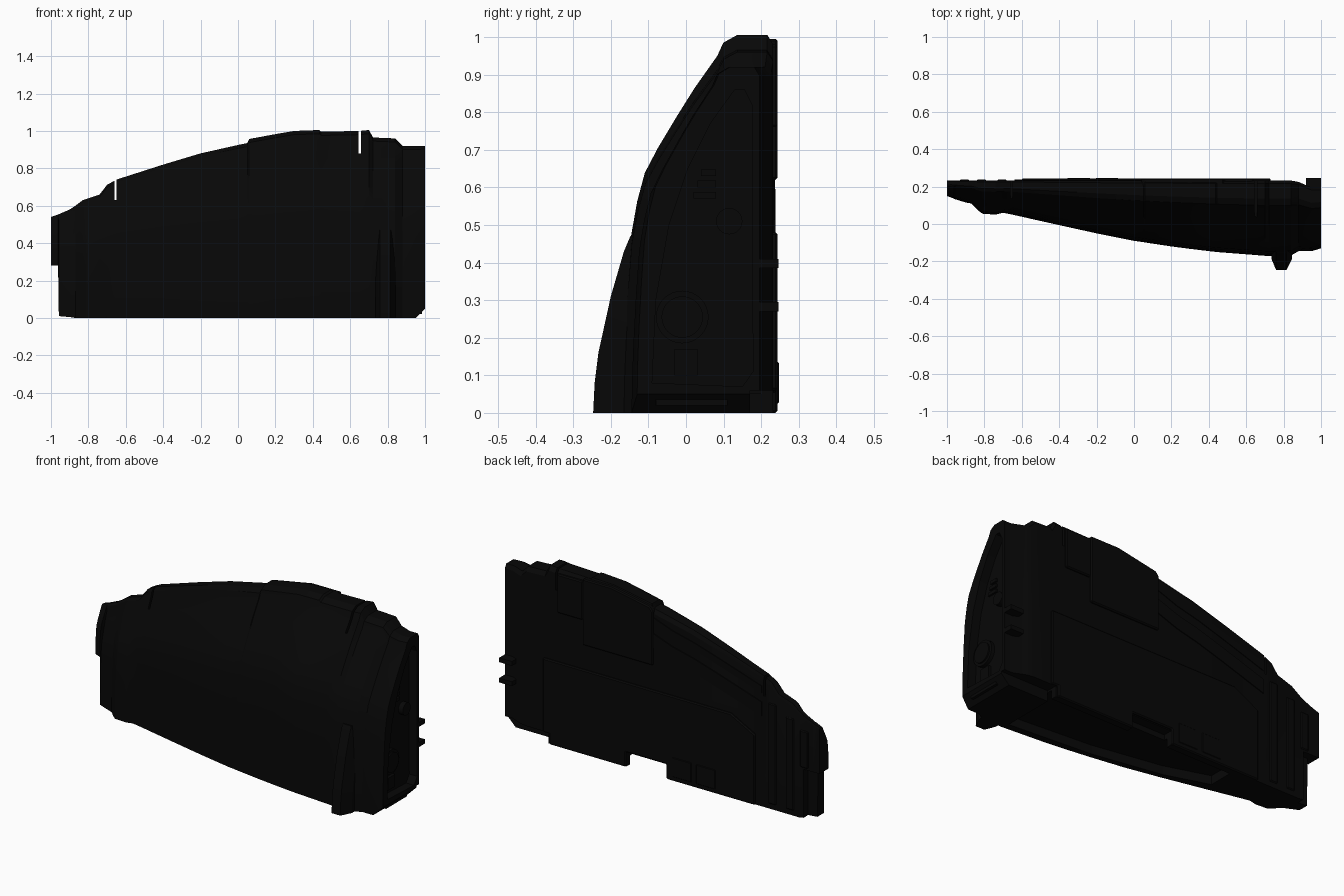
import bpy, bmesh, math
from mathutils import Matrix

if "Cube" in bpy.data.objects:
    bpy.data.objects.remove(bpy.data.objects["Cube"])

black = bpy.data.materials.new("near black")
black.diffuse_color = (0.0022, 0.0022, 0.0022, 1)
black.use_nodes = True
black.node_tree.nodes["Principled BSDF"].inputs["Base Color"].default_value = black.diffuse_color


def finish(name, bm, smooth=False):
    bmesh.ops.recalc_face_normals(bm, faces=bm.faces)
    me = bpy.data.meshes.new(name)
    bm.to_mesh(me)
    bm.free()
    ob = bpy.data.objects.new(name, me)
    bpy.context.collection.objects.link(ob)
    me.materials.append(black)
    if smooth:
        bpy.ops.object.select_all(action='DESELECT')
        ob.select_set(True)
        bpy.context.view_layer.objects.active = ob
        bpy.ops.object.shade_smooth_by_angle(angle=math.radians(25))
    return ob


def loft(name, rings, smooth=False):
    bm = bmesh.new()
    loops = [[bm.verts.new(p) for p in r] for r in rings]
    for a, b in zip(loops, loops[1:]):
        for i in range(len(a)):
            j = (i + 1) % len(a)
            bm.faces.new((a[i], a[j], b[j], b[i]))
    bm.faces.new(loops[0])
    bm.faces.new(loops[-1])
    return finish(name, bm, smooth)


def add_bevel(ob, width):
    if width:
        m = ob.modifiers.new("bevel", 'BEVEL')
        m.width, m.segments, m.limit_method = width, 1, 'ANGLE'
    return ob


def box(name, x0, x1, y0, y1, z0, z1, bevel=0):
    rings = [[(x, y0, z0), (x, y1, z0), (x, y1, z1), (x, y0, z1)] for x in (x0, x1)]
    return add_bevel(loft(name, rings), bevel)


def prism_x(name, pts, x0, x1, bevel=0):
    return add_bevel(loft(name, [[(x, y, z) for y, z in pts] for x in (x0, x1)]), bevel)


def prism_y(name, pts, y0, y1, bevel=0):
    return add_bevel(loft(name, [[(x, y, z) for x, z in pts] for y in (y0, y1)]), bevel)


def cut(target, cutter):
    m = target.modifiers.new("cut", 'BOOLEAN')
    m.operation, m.solver, m.object = 'DIFFERENCE', 'EXACT', cutter
    cutter.hide_render = True
    cutter.hide_set(True)


def disc(name, x0, x1, y, z, r):
    bm = bmesh.new()
    m = Matrix.Translation(((x0 + x1) / 2, y, z)) @ Matrix.Rotation(math.pi / 2, 4, 'Y')
    bmesh.ops.create_cone(bm, cap_ends=True, segments=32, radius1=r, radius2=r,
                          depth=x1 - x0, matrix=m)
    return finish(name, bm, True)


# Main shell: one curved cross-section scaled along x
SECTION = [(1, 0), (.995, .1), (.985, .2), (.965, .34), (.94, .47), (.9, .56), (.85, .635),
           (.765, .7), (.63, .79), (.52, .86), (.37, .945), (.33, .98), (.24, 1), (.04, 1),
           (0, .975), (0, 0)]
# x, front y, bottom z, top z
STATIONS = [(-1, .15, .28, .54), (-.962, .135, .28, .553), (-.958, .133, .01, .555),
            (-.9, .115, .005, .58), (-.87, .11, 0, .6), (-.83, .07, 0, .63), (-.81, .055, 0, .637),
            (-.74, .05, 0, .66), (-.7, .06, 0, .712), (-.65, .05, 0, .74), (-.4, -.006, 0, .82),
            (-.2, -.05, 0, .88), (0, -.09, 0, .925), (.05, -.097, 0, .935), (.06, -.099, 0, .957),
            (.2, -.12, 0, .983), (.3, -.133, 0, 1), (.435, -.149, 0, 1.005), (.445, -.15, 0, .996),
            (.65, -.166, 0, 1), (.7, -.17, 0, 1.005), (.722, -.171, 0, .965), (.84, -.168, 0, .96),
            (.88, -.145, 0, .92), (.95, -.145, 0, .92), (1, -.13, .05, .92)]


def back_y(x):
    return .232 if x < .86 else .225 if x < .9 else .195


def top_z(x):
    for a, b in zip(STATIONS, STATIONS[1:]):
        if a[0] <= x <= b[0]:
            return a[3] + (b[3] - a[3]) * (x - a[0]) / (b[0] - a[0])


rings = [[(x, back_y(x) + (yf - back_y(x)) * u, zb + (zt - zb) * v) for u, v in SECTION]
         for x, yf, zb, zt in STATIONS]
shell = loft("shell", rings, True)

# Seam slots in the top edge
cut(shell, box("slot_cutter_right", .645, .657, -.5, .5, .88, 1.2))
cut(shell, box("slot_cutter_left", -.661, -.65, -.5, .5, .63, 1.0))

# Recessed right end
opening = [(-.09, .08), (-.08, .3), (-.045, .5), (.005, .65), (.065, .77), (.13, .86),
           (.155, .86), (.175, .82), (.178, .11), (.15, .07)]
cut(shell, prism_x("end_cutter", opening, .95, 1.1))

# Hollow underside behind the front lip
under = [(.7, -.13), (.7, .2), (-.45, .2), (-.45, .06), (-.2, -.02), (.2, -.09)]
cut(shell, loft("underside_cutter", [[(x, y, z) for x, y in under] for z in (-.1, .05)]))
cut(shell, box("back_notch_cutter", -.045, .21, .18, .4, -.1, .08))
cut(shell, box("back_corner_cutter", .7, 1.1, .17, .4, -.1, .06))
cut(shell, box("left_foot_cutter", -1.1, -.9, .19, .4, -.1, .28))

# Fittings in the right end
disc("large_port_rim", .94, .97, -.01, .255, .07)
disc("large_port_cap", .94, .978, -.01, .255, .055)
disc("small_port", .94, .978, .115, .51, .035)
for i, z in enumerate((.57, .6, .63)):
    box(f"end_vent_{i}", .94, .96, .02 + .01 * i, .08, z, z + .018)
box("end_sill", .94, .985, -.08, .11, .02, .05)
box("end_post", .94, .965, -.03, .03, .1, .17)

# Lower front rib
rib = [(-.247, 0), (-.243, .08), (-.233, .16), (-.2, .31), (-.165, .43),
       (-.148, .47), (0, .47), (0, 0)]
loft("front_rib", [[(x, y + d if y < -.1 else y, z) for y, z in rib]
                   for x, d in ((.735, .06), (.76, 0), (.815, 0), (.845, .06))], True)

# Curved rail bands on the back
for i, (d0, d1, y) in enumerate(((.06, .1, .236), (.15, .23, .237))):
    xs = [-.64 + k * .14 for k in range(10)]
    pts = [(x, top_z(x) - d0) for x in xs] + [(x, top_z(x) - d1) for x in reversed(xs)]
    prism_y(f"back_rail_{i}", pts, .21, y)

# Back plates
prism_y("back_lower_panel", [(-.6, 0), (-.045, 0), (-.045, .085), (.21, .085), (.21, 0),
                             (.69, 0), (.69, .06), (.73, .06), (.73, .48), (-.45, .48),
                             (-.6, .4)], .22, .244, .006)
prism_y("back_upper_plate", [(.04, .62), (.48, .62), (.48, .995), (.3, .995), (.06, .95),
                             (.04, .925)], .2, .244, .006)
box("back_upper_strip", .48, .64, .2, .244, .76, .98, .006)
for i, x in enumerate((-.36, -.21)):
    box(f"back_box_{i}", x, x + .13, .22, .247, .02, .14, .008)
for i, (x, z, h) in enumerate(((-.73, .03, .6), (-.84, .03, .55), (-.93, .29, .5))):
    box(f"left_column_{i}", x, x + .05, .2, .238, z, h, .005)

# Locking tabs on the back of the right end
for i, z in enumerate((.27, .385)):
    box(f"tab_{i}", .92, 1, .185, .246, z, z + .025)
